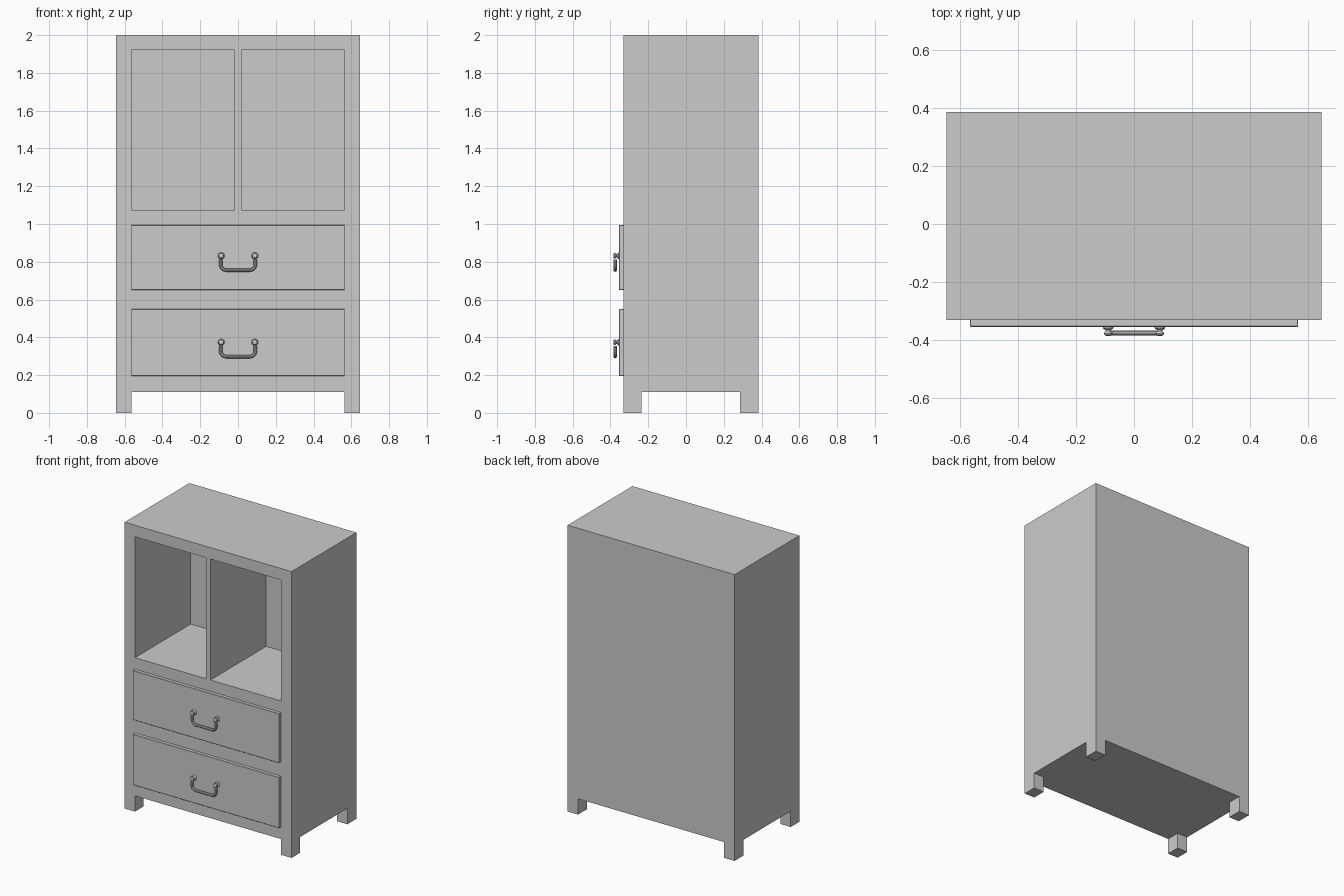
import bpy, bmesh
from math import sin, cos, pi

if "Cube" in bpy.data.objects:
    bpy.data.objects.remove(bpy.data.objects["Cube"])

FRONT, BACK = -0.33, 0.385      # carcass depth
W = 0.645                       # carcass half width
INNER = 0.565                   # inner half width between the stiles


def box(name, x, y, z, bevel=0):
    bm = bmesh.new()
    bmesh.ops.create_cube(bm, size=1)
    for v in bm.verts:
        v.co = [lo + (c + 0.5) * (hi - lo) for c, (lo, hi) in zip(v.co, (x, y, z))]
    if bevel:
        bmesh.ops.bevel(bm, geom=bm.edges[:], offset=bevel, segments=1, affect='EDGES')
    me = bpy.data.meshes.new(name)
    bm.to_mesh(me)
    bm.free()
    ob = bpy.data.objects.new(name, me)
    bpy.context.collection.objects.link(ob)
    return ob


def activate(ob):
    bpy.ops.object.select_all(action='DESELECT')
    ob.select_set(True)
    bpy.context.view_layer.objects.active = ob


def cut(ob, x, y, z):
    cutter = box("cutter", x, y, z)
    cutter.hide_render = True
    mod = ob.modifiers.new("cut", 'BOOLEAN')
    mod.operation, mod.solver, mod.object = 'DIFFERENCE', 'EXACT', cutter
    activate(ob)
    bpy.ops.object.modifier_apply(modifier=mod.name)
    bpy.data.objects.remove(cutter)


def lathe(name, profile, x, z, n=20):
    # Turned part around an axis running front to back; profile is (radius, y)
    verts = [(x + r * cos(2 * pi * i / n), y, z + r * sin(2 * pi * i / n))
             for r, y in profile for i in range(n)]
    faces = [(k * n + i, k * n + (i + 1) % n, (k + 1) * n + (i + 1) % n, (k + 1) * n + i)
             for k in range(len(profile) - 1) for i in range(n)]
    last = (len(profile) - 1) * n
    faces += [tuple(range(n))[::-1], tuple(range(last, last + n))]
    me = bpy.data.meshes.new(name)
    me.from_pydata(verts, [], faces)
    bm = bmesh.new()
    bm.from_mesh(me)
    bmesh.ops.recalc_face_normals(bm, faces=bm.faces[:])
    bm.to_mesh(me)
    bm.free()
    ob = bpy.data.objects.new(name, me)
    bpy.context.collection.objects.link(ob)
    activate(ob)
    bpy.ops.object.shade_smooth_by_angle()


def bail(name, z):
    # U-shaped drop handle swept along a rounded path
    hw, r, y, bottom = 0.092, 0.03, -0.375, z - 0.076
    half = [(hw, z - 0.02)]
    half += [(hw - r + r * cos(a), bottom + r - r * sin(a))
             for a in (pi / 2 * i / 8 for i in range(9))]
    path = half + [(-px, pz) for px, pz in reversed(half)]
    cu = bpy.data.curves.new(name, 'CURVE')
    cu.dimensions = '3D'
    cu.bevel_depth, cu.bevel_resolution, cu.use_fill_caps = 0.009, 3, True
    sp = cu.splines.new('POLY')
    sp.points.add(len(path) - 1)
    for p, (px, pz) in zip(sp.points, path):
        p.co = (px, y, pz, 1)
    ob = bpy.data.objects.new(name, cu)
    bpy.context.collection.objects.link(ob)
    activate(ob)
    bpy.ops.object.convert(target='MESH')
    bpy.ops.object.shade_smooth_by_angle()


# Carcass with open compartments and four corner legs
carcass = box("carcass", (-W, W), (FRONT, BACK), (0, 2))
for x in ((-INNER, -0.018), (0.018, INNER)):
    cut(carcass, x, (-0.6, 0.285), (1.075, 1.92))
cut(carcass, (-INNER, INNER), (-0.6, 0.6), (-0.2, 0.11))
cut(carcass, (-1, 1), (-0.235, 0.285), (-0.2, 0.11))

# Drawers with drop handles
knob = [(0.018, -0.352), (0.018, -0.358), (0.015, -0.362), (0.009, -0.364), (0.009, -0.369),
        (0.013, -0.372), (0.015, -0.377), (0.013, -0.382), (0.007, -0.385)]
for label, z0, z1, hz in (("lower", 0.195, 0.55, 0.374), ("upper", 0.65, 0.995, 0.832)):
    box(label + "_drawer_front", (-INNER, INNER), (-0.354, FRONT + 0.01), (z0, z1), 0.002)
    for side, x in (("left", -0.089), ("right", 0.089)):
        lathe(f"{label}_{side}_handle_post", knob, x, hz)
    bail(label + "_handle_bail", hz)
